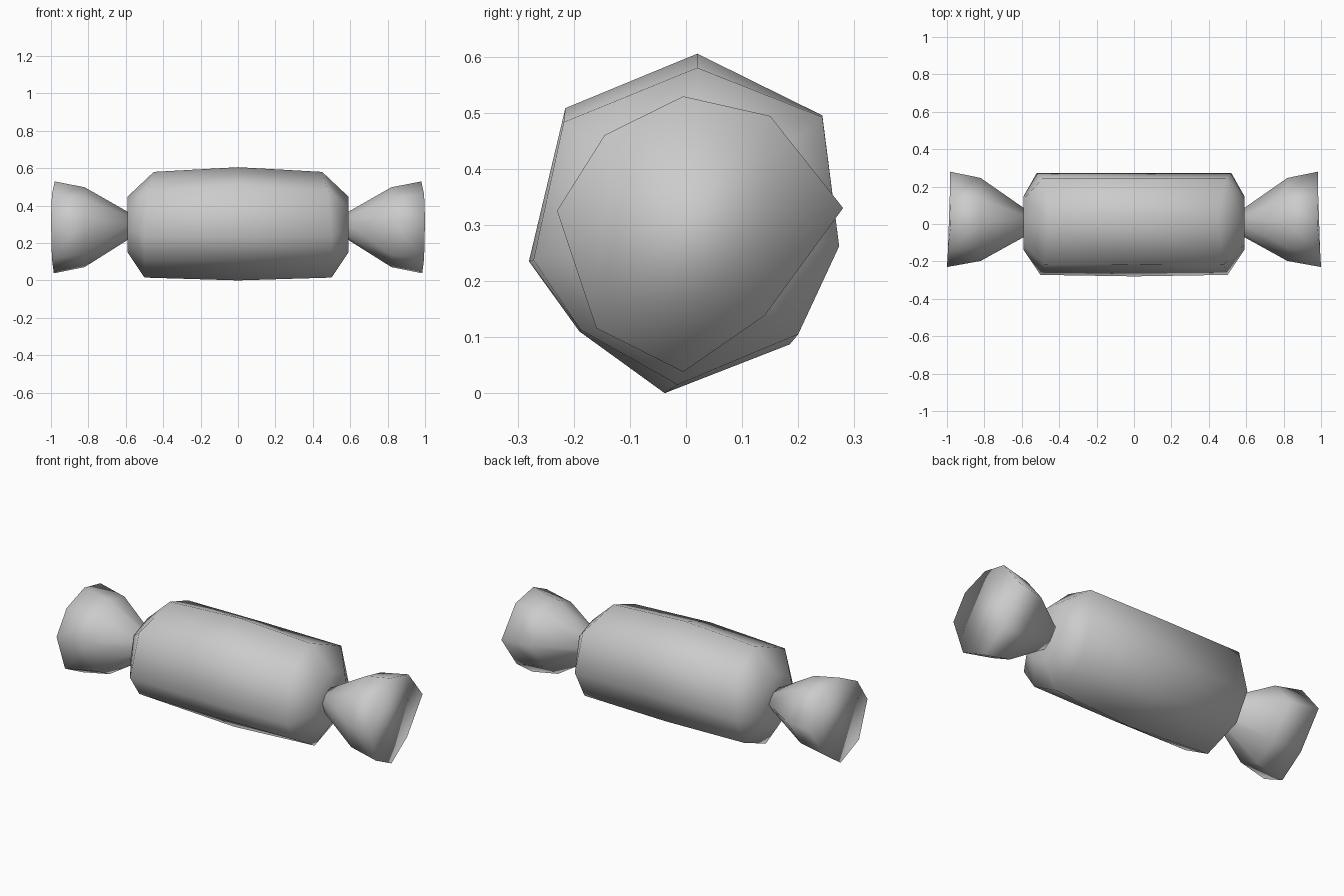
import bpy, bmesh

if "Cube" in bpy.data.objects:
    bpy.data.objects.remove(bpy.data.objects["Cube"])

# Irregular eight-sided cross-sections as (y, z), counter-clockwise from the top
MIDDLE = [(.02, .605), (-.215, .508), (-.28, .235), (-.19, .11),
          (-.038, .0), (.185, .087), (.273, .262), (.243, .495)]
SHOULDER = [(.02, .58), (-.218, .483), (-.272, .237), (-.188, .113),
            (-.015, .015), (.20, .105), (.273, .262), (.243, .492)]
SHOULDER_X = [.45, .48, .50, .50, .50, .51, .52, .49]
RIM = [(-.005, .529), (-.145, .46), (-.23, .325), (-.16, .116),
       (-.005, .038), (.14, .138), (.28, .33), (.15, .494)]
RIM_X = [.98, .995, 1.0, .995, .985, .985, .985, .985]


def ring(section, xs, scale=1.0, centre=(0, .3)):
    """Place a section along x, scaled about a centre."""
    cy, cz = centre
    if not isinstance(xs, list):
        xs = [xs] * len(section)
    return [(x, cy + (y - cy) * scale, cz + (z - cz) * scale)
            for x, (y, z) in zip(xs, section)]


def loft(name, rings):
    """Skin the rings with quads, cap both ends and shade smooth."""
    bm = bmesh.new()
    loops = [[bm.verts.new(p) for p in r] for r in rings]
    n = len(rings[0])
    for a, b in zip(loops, loops[1:]):
        for i in range(n):
            j = (i + 1) % n
            bm.faces.new((a[i], a[j], b[j], b[i]))
    bm.faces.new(loops[0])
    bm.faces.new(loops[-1])
    bmesh.ops.recalc_face_normals(bm, faces=bm.faces)
    for f in bm.faces:
        f.smooth = True
    mesh = bpy.data.meshes.new(name)
    bm.to_mesh(mesh)
    bm.free()
    obj = bpy.data.objects.new(name, mesh)
    bpy.context.collection.objects.link(obj)
    return obj


# Candy body: slightly swollen barrel with chamfered ends
end = dict(scale=.53, centre=(.01, .3))
loft("candy_body", [
    ring(SHOULDER, -.59, **end),
    ring(SHOULDER, [-x for x in SHOULDER_X]),
    ring(MIDDLE, 0),
    ring(SHOULDER, SHOULDER_X),
    ring(SHOULDER, .59, **end),
])

# Twisted wrapper ends: narrow neck flaring to a closed rim, mirrored across x
tails = loft("wrapper_ends", [
    ring(RIM, .575, .27, (.0, .295)),
    ring(RIM, .82, .87, (.02, .29)),
    ring(RIM, RIM_X),
])
tails.modifiers.new("mirror", 'MIRROR').use_axis[0] = True
